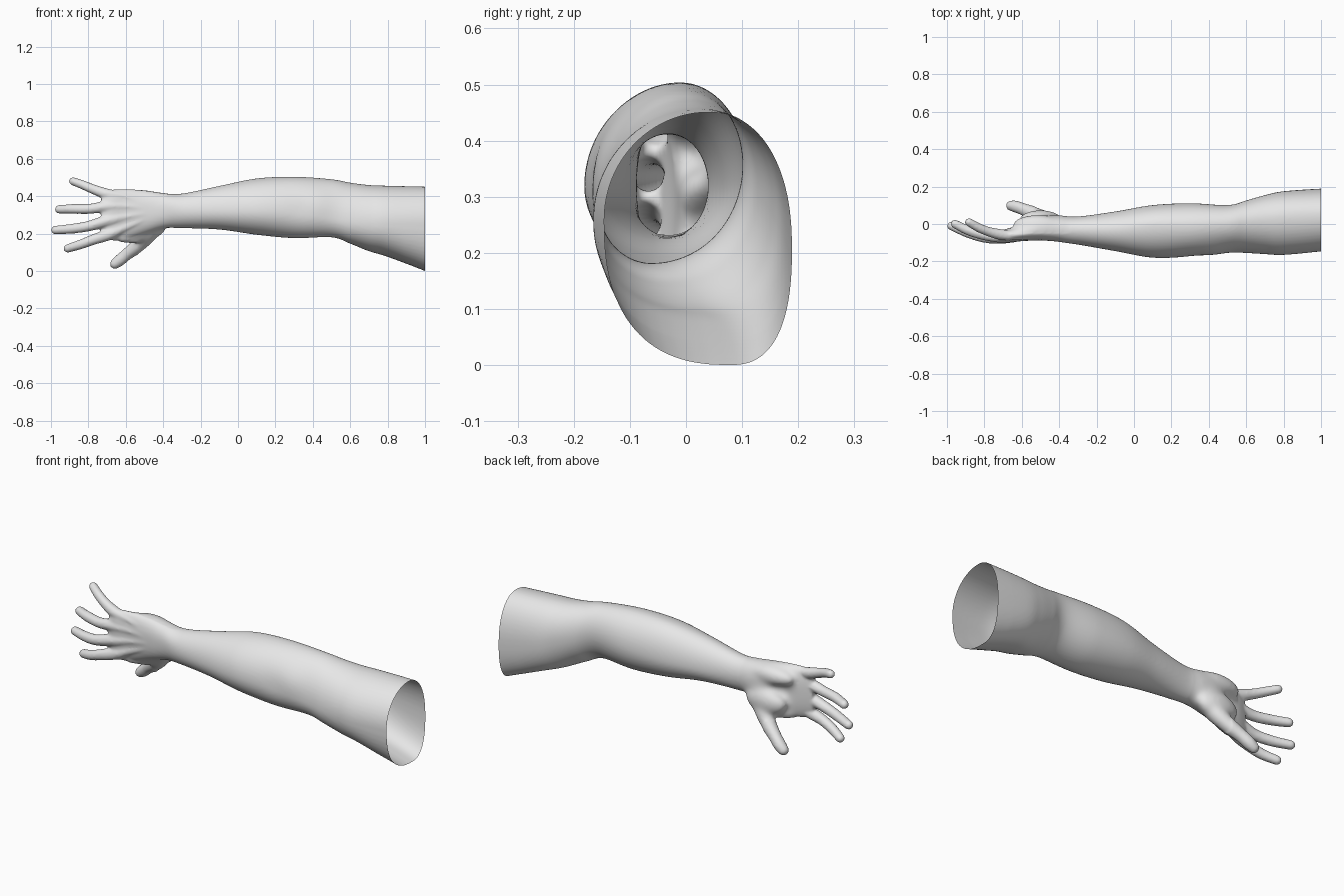
import bpy, bmesh, math
from mathutils import Vector, Matrix

if "Cube" in bpy.data.objects:
    bpy.data.objects.remove(bpy.data.objects["Cube"])

# Cross-sections: x, top z, bottom z, front y, back y,
# y of top point, y of bottom point, z of front point, z of back point
SECTIONS = [
    (1.10, .448, -.05, -.130, .190, .04, .08, .26, .20),
    (1.00, .451, .000, -.146, .189, .04, .08, .26, .21),
    (0.80, .456, .076, -.165, .175, .03, .06, .26, .25),
    (0.70, .460, .106, -.161, .155, .02, .02, .26, .29),
    (0.60, .473, .146, -.155, .130, .01, -.03, .265, .32),
    (0.50, .491, .180, -.153, .106, .00, -.06, .28, .35),
    (0.30, .504, .176, -.174, .111, -.01, -.05, .31, .34),
    (0.10, .495, .194, -.180, .101, -.01, -.04, .32, .33),
    (-.10, .455, .222, -.145, .067, -.03, -.04, .32, .32),
    (-.30, .414, .229, -.110, .040, -.03, -.03, .32, .32),
    (-.40, .419, .226, -.095, .047, -.03, -.03, .32, .32),
    (-.50, .434, .195, -.088, .042, -.03, -.02, .32, .32),
    (-.60, .438, .165, -.088, .000, -.05, -.03, .32, .31),
    (-.68, .432, .165, -.094, -.025, -.06, -.06, .32, .30),
    (-.73, .395, .200, -.085, -.045, -.06, -.06, .31, .30),
]


def catmull(points, steps):
    """Smooth sampling of a list of equal-length tuples."""
    pts = [points[0]] + list(points) + [points[-1]]
    out = []
    for i in range(1, len(pts) - 2):
        for s in range(steps):
            t = s / steps
            out.append([.5 * (2 * b + (c - a) * t + (2 * a - 5 * b + 4 * c - d) * t * t
                              + (3 * b - a - 3 * c + d) * t ** 3)
                        for a, b, c, d in zip(*pts[i - 1:i + 3])])
    return out + [list(points[-1])]


def add_loft(bm, sections, sides=56):
    rings = []
    for x, zt, zb, y0, y1, yt, yb, zl, zr in sections:
        upper = min(max((x - .5) / .4, 0), 1)      # towards the shoulder
        palm = min(max((-.35 - x) / .1, 0), 1)     # towards the hand
        ring = []
        for i in range(sides):
            a = 2 * math.pi * i / sides
            c, s = math.cos(a), math.sin(a)
            # the palm and the underside of the upper arm are boxier
            power = 1 - .15 * palm - upper * (.2 if s < 0 else .1 if c > 0 else 0)
            u, v = abs(c) ** power, abs(s) ** power
            cy, cz = (yt if s >= 0 else yb), (zr if c >= 0 else zl)
            y = cy + u * ((y1 - cy) if c >= 0 else (y0 - cy))
            z = cz + v * ((zt - cz) if s >= 0 else (zb - cz))
            ring.append(bm.verts.new((x, y, z)))
        rings.append(ring)
    for a, b in zip(rings, rings[1:]):
        for i in range(sides):
            j = (i + 1) % sides
            bm.faces.new((a[i], a[j], b[j], b[i]))
    caps = [bm.faces.new(rings[0]), bm.faces.new(rings[-1])]
    bmesh.ops.triangulate(bm, faces=caps)
    bmesh.ops.recalc_face_normals(bm, faces=bm.faces[:])


def add_chain(bm, joints, steps=14):
    """Rounded digit: overlapping balls along x, y, z, radius joints."""
    for x, y, z, r in catmull(joints, steps):
        bmesh.ops.create_icosphere(bm, subdivisions=2, radius=r,
                                   matrix=Matrix.Translation((x, y, z)))


def add_pad(bm, centre, size):
    m = Matrix.Translation(centre) @ Matrix.Diagonal((*size, 1))
    bmesh.ops.create_icosphere(bm, subdivisions=3, radius=1, matrix=m)


bm = bmesh.new()
add_loft(bm, catmull(SECTIONS, 8))

# Four fingers, each running on from a tendon on the back of the hand
FINGERS = [
    [(-.48, -.064, .36, .016), (-.60, -.064, .395, .022), (-.70, -.058, .412, .030),
     (-.77, -.043, .436, .027), (-.83, -.020, .461, .025), (-.882, .010, .480, .023)],
    [(-.48, -.071, .335, .016), (-.60, -.071, .345, .022), (-.70, -.070, .345, .031),
     (-.79, -.062, .333, .028), (-.88, -.037, .332, .027), (-.957, .000, .330, .024)],
    [(-.48, -.073, .31, .016), (-.60, -.072, .290, .022), (-.70, -.074, .268, .032),
     (-.80, -.072, .240, .029), (-.89, -.047, .226, .027), (-.977, -.010, .219, .024)],
    [(-.48, -.070, .285, .016), (-.60, -.068, .235, .022), (-.69, -.070, .196, .032),
     (-.77, -.074, .169, .029), (-.84, -.062, .143, .027), (-.910, -.032, .121, .024)],
]
for joints in FINGERS:
    add_chain(bm, joints)

# Thumb with its web, then the two pads at the heel of the hand
add_chain(bm, [(-.42, -.02, .27, .035), (-.475, .02, .205, .050), (-.53, .052, .140, .042),
               (-.59, .078, .093, .034), (-.632, .093, .058, .033), (-.658, .098, .038, .028)])
add_chain(bm, [(-.50, .00, .20, .038), (-.55, -.01, .18, .032), (-.62, -.04, .18, .027)])
add_pad(bm, (-.50, .020, .240), (.12, .055, .075))
add_pad(bm, (-.52, .000, .375), (.13, .050, .052))

# Fuse the parts into one skin
mesh = bpy.data.meshes.new("rough_arm")
bm.to_mesh(mesh)
bm.free()
rough = bpy.data.objects.new("rough_arm", mesh)
bpy.context.scene.collection.objects.link(rough)
fuse = rough.modifiers.new("fuse", 'REMESH')
fuse.mode = 'VOXEL'
fuse.voxel_size = .0065
soft = rough.modifiers.new("soften", 'SMOOTH')
soft.factor = .5
soft.iterations = 9
bpy.context.view_layer.update()
dg = bpy.context.evaluated_depsgraph_get()
skin = bpy.data.meshes.new_from_object(rough.evaluated_get(dg))
bpy.data.objects.remove(rough)

bm = bmesh.new()
bm.from_mesh(skin)

# Blend the pads into the palm
palm_side = [v for v in bm.verts if -.66 < v.co.x < -.34 and v.co.y > -.05
             and not (v.co.x < -.53 and v.co.z < .16)]
for _ in range(35):
    bmesh.ops.smooth_vert(bm, verts=palm_side, factor=.5,
                          use_axis_x=True, use_axis_y=True, use_axis_z=True)

# Soft swellings and hollows: centre, radius, amount
BUMPS = [
    ((.43, -.16, .37), .09, .008),     # elbow point
    ((.34, -.18, .33), .07, -.004),    # dimple beside the elbow
    ((.52, .11, .30), .13, -.006),     # elbow crease
    ((-.58, .00, .30), .05, -.012),    # hollow of the palm
    ((-.36, -.10, .38), .05, .004),    # wrist bone
]
bm.normal_update()
for v in bm.verts:
    push = sum(k * math.exp(-(v.co - Vector(c)).length_squared / r ** 2) for c, r, k in BUMPS)
    v.co += v.normal * push

# Cut the upper arm open
bmesh.ops.bisect_plane(bm, geom=bm.verts[:] + bm.edges[:] + bm.faces[:],
                       plane_co=(1, 0, 0), plane_no=(1, 0, 0), clear_outer=True)
bm.to_mesh(skin)
bm.free()

arm = bpy.data.objects.new("arm_and_hand", skin)
bpy.context.scene.collection.objects.link(arm)
grey = bpy.data.materials.new("light_grey")
grey.diffuse_color = (.8, .8, .8, 1)
grey.use_nodes = True
grey.node_tree.nodes["Principled BSDF"].inputs["Base Color"].default_value = grey.diffuse_color
skin.materials.clear()
skin.materials.append(grey)
for p in skin.polygons:
    p.material_index = 0
    p.use_smooth = True
